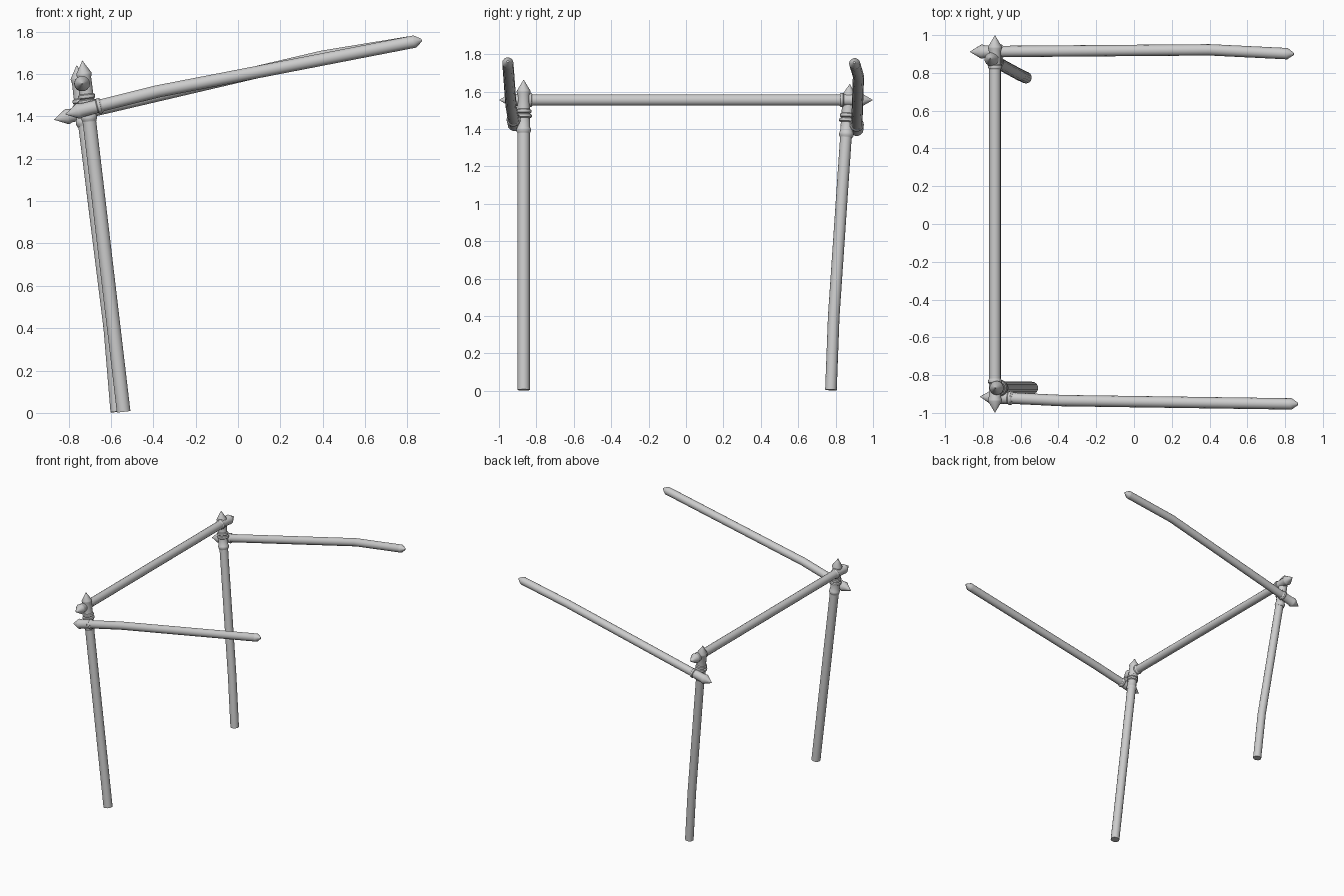
import bpy, bmesh, math
from mathutils import Vector

cube = bpy.data.objects.get("Cube")
if cube:
    bpy.data.objects.remove(cube, do_unlink=True)

SIDES = 14
GREY = (0.6, 0.6, 0.6, 1.0)
metal = bpy.data.materials.new("light_grey")
metal.use_nodes = True
metal.diffuse_color = GREY
metal.node_tree.nodes["Principled BSDF"].inputs["Base Color"].default_value = GREY


def sweep(name, stations):
    """Skin round sections along a path of (centre, radius, tangent)."""
    bm = bmesh.new()
    rings = []
    for centre, radius, tangent in stations:
        # a fixed helper axis keeps neighbouring sections aligned
        first = stations[0][2]
        helper = Vector((1, 0, 0)) if abs(first.z) > 0.7 else Vector((0, 0, 1))
        u = tangent.cross(helper).normalized()
        v = tangent.cross(u).normalized()
        ring = []
        for i in range(SIDES):
            a = 2 * math.pi * i / SIDES
            ring.append(bm.verts.new(centre + radius * (u * math.cos(a) + v * math.sin(a))))
        rings.append(ring)
    for a, b in zip(rings, rings[1:]):
        for i in range(SIDES):
            j = (i + 1) % SIDES
            bm.faces.new((a[i], a[j], b[j], b[i]))
    bm.faces.new(rings[0])
    bm.faces.new(rings[-1])
    bmesh.ops.recalc_face_normals(bm, faces=bm.faces)
    mesh = bpy.data.meshes.new(name)
    bm.to_mesh(mesh)
    bm.free()
    mesh.materials.append(metal)
    obj = bpy.data.objects.new(name, mesh)
    bpy.context.collection.objects.link(obj)
    bpy.ops.object.select_all(action="DESELECT")
    obj.select_set(True)
    bpy.context.view_layer.objects.active = obj
    bpy.ops.object.shade_smooth_by_angle(angle=math.radians(35))
    return obj


def rod(name, points, radius):
    """Straight or slightly bent bar through the given points."""
    pts = [Vector(p) for p in points]
    dirs = [(b - a).normalized() for a, b in zip(pts, pts[1:])]
    tangents = [dirs[0]] + [(a + b).normalized() for a, b in zip(dirs, dirs[1:])] + [dirs[-1]]
    sweep(name, [(p, radius, t) for p, t in zip(pts, tangents)])


def turned(name, tip, inner, profile):
    """Turned piece; the profile lists (distance back from tip, radius)."""
    tip = Vector(tip)
    axis = (Vector(inner) - tip).normalized()
    sweep(name, [(tip + axis * d, r, axis) for d, r in profile])


def bead(d, core, bulge, half):
    """Rounded collar on a turned profile, centred at distance d."""
    return [(d - half, core), (d - half * 0.6, core + bulge * 0.8), (d, core + bulge),
            (d + half * 0.6, core + bulge * 0.8), (d + half, core)]


# Pointed fittings for each kind of rod end
cone = [(0, 0.001), (0.06, 0.037), (0.068, 0.037), (0.08, 0.033)]
leg_cap = cone + bead(0.17, 0.034, 0.008, 0.012) + bead(0.195, 0.034, 0.011, 0.012) \
    + bead(0.27, 0.034, 0.005, 0.015) + [(0.29, 0.033)]
bar_cap = cone + bead(0.165, 0.032, 0.006, 0.012) + [(0.18, 0.031)]
plain_point = [(0, 0.006), (0.034, 0.03), (0.05, 0.03)]

# Legs: foot, optional bend, pointed top
front_top, back_top = (-0.735, -0.868, 1.663), (-0.762, 0.876, 1.64)
front_foot = (-0.54, -0.868, 0.005)
back_path = [(-0.572, 0.775, 0.005), (-0.605, 0.79, 0.4), (-0.737, 0.862, 1.46)]
rod("front_leg", [front_foot, (-0.714, -0.868, 1.48)], 0.033)
turned("front_leg_finial", front_top, front_foot, leg_cap)
rod("back_leg", back_path, 0.031)
turned("back_leg_finial", back_top, back_path[1], leg_cap)

# Crossbar joining the two legs
rod("crossbar", [(-0.736, -0.9, 1.555), (-0.736, 0.9, 1.555)], 0.031)
for side, name in ((-1, "front"), (1, "back")):
    turned("crossbar_%s_finial" % name, (-0.736, side * 0.998, 1.555), (-0.736, 0, 1.555), bar_cap)

# Long side arms rising toward the left, each with one bend
arms = {
    "front_arm": [(-0.815, -0.914, 1.41), (-0.38, -0.935, 1.518), (0.868, -0.953, 1.76)],
    "back_arm": [(-0.868, 0.912, 1.385), (0.4, 0.922, 1.682), (0.846, 0.9, 1.755)],
}
for name, (tip, bend, end) in arms.items():
    start = Vector(tip) + (Vector(bend) - Vector(tip)).normalized() * 0.1
    stop = Vector(end) + (Vector(bend) - Vector(end)).normalized() * 0.04
    rod(name, [start, bend, stop], 0.03)
    turned(name + "_finial", tip, bend, bar_cap)
    turned(name + "_end_point", end, bend, plain_point)
